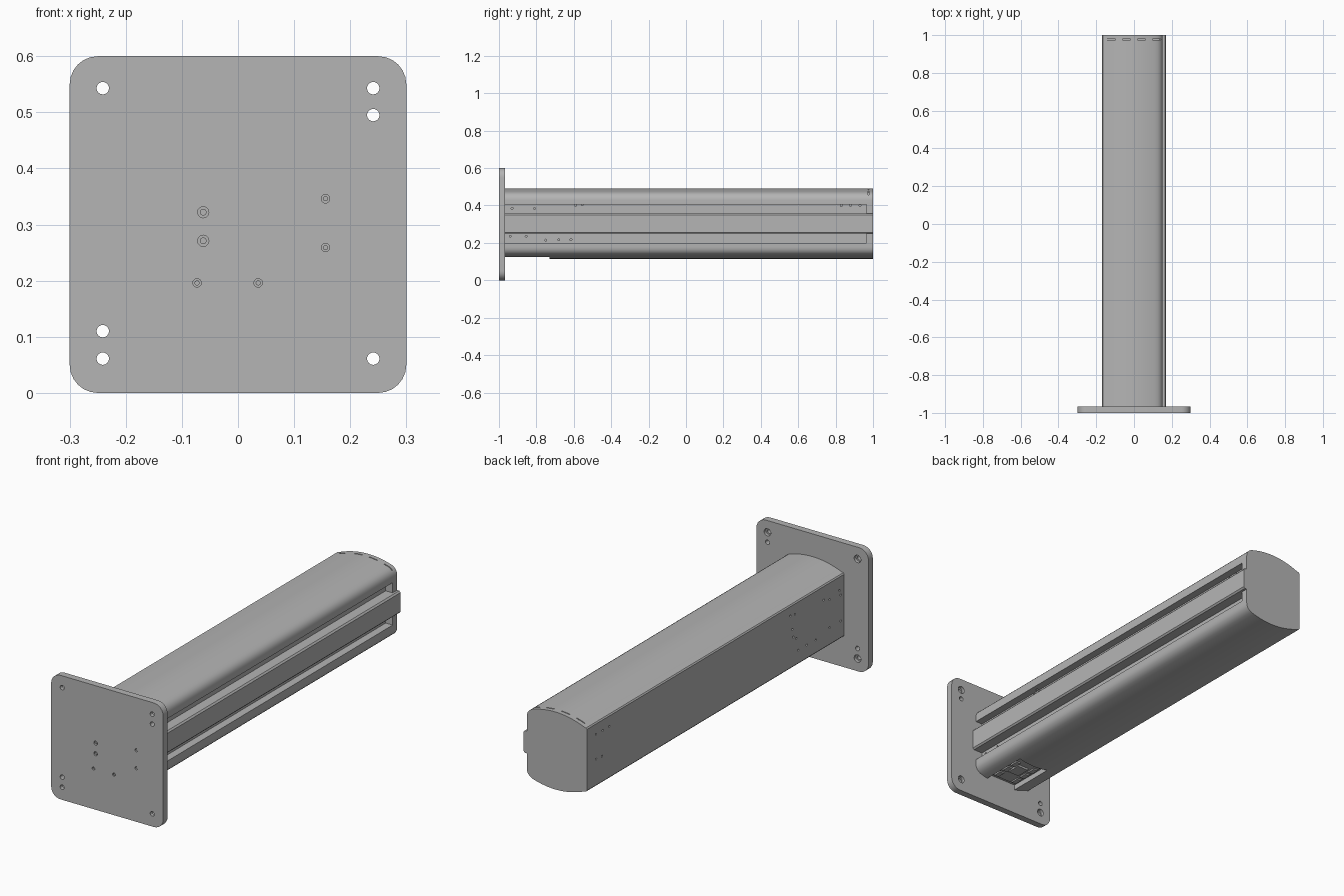
import bpy, bmesh, math
from mathutils import Matrix

if "Cube" in bpy.data.objects:
    bpy.data.objects.remove(bpy.data.objects["Cube"])

ZC = 0.3025  # height of the beam axis


def material(name, v):
    m = bpy.data.materials.new(name)
    m.diffuse_color = (v, v, v, 1)
    m.use_nodes = True
    m.node_tree.nodes["Principled BSDF"].inputs["Base Color"].default_value = m.diffuse_color
    return m


GREY = material("mid grey", 0.46)


def finish(name, bm, smooth=True):
    bmesh.ops.recalc_face_normals(bm, faces=bm.faces)
    me = bpy.data.meshes.new(name)
    bm.to_mesh(me)
    bm.free()
    ob = bpy.data.objects.new(name, me)
    bpy.context.collection.objects.link(ob)
    me.materials.append(GREY)
    if smooth:
        bpy.ops.object.select_all(action='DESELECT')
        ob.select_set(True)
        bpy.context.view_layer.objects.active = ob
        bpy.ops.object.shade_smooth_by_angle(angle=math.radians(30))
    return ob


def extrude(name, pts, y0, y1, smooth=True):
    """Extrude an xz profile along y."""
    bm = bmesh.new()
    f = bm.faces.new([bm.verts.new((x, y0, z)) for x, z in pts])
    r = bmesh.ops.extrude_face_region(bm, geom=[f])
    vs = [v for v in r['geom'] if isinstance(v, bmesh.types.BMVert)]
    bmesh.ops.translate(bm, verts=vs, vec=(0, y1 - y0, 0))
    return finish(name, bm, smooth)


def add_box(bm, x0, x1, y0, y1, z0, z1):
    m = Matrix.Translation(((x0 + x1) / 2, (y0 + y1) / 2, (z0 + z1) / 2))
    bmesh.ops.create_cube(bm, size=1, matrix=m @ Matrix.Diagonal((x1 - x0, y1 - y0, z1 - z0, 1)))


def add_pin(bm, axis, centre, r, depth, seg=20):
    rot = Matrix.Rotation(math.pi / 2, 4, 'X' if axis == 'Y' else 'Y')
    bmesh.ops.create_cone(bm, cap_ends=True, segments=seg, radius1=r, radius2=r,
                          depth=depth, matrix=Matrix.Translation(centre) @ rot)


def cut(ob, bm):
    """Subtract the shapes in bm from ob."""
    cutter = finish("cutter", bm, False)
    cutter.hide_render = True
    mod = ob.modifiers.new("cut", 'BOOLEAN')
    mod.operation, mod.solver, mod.object = 'DIFFERENCE', 'EXACT', cutter
    bpy.ops.object.select_all(action='DESELECT')
    bpy.context.view_layer.objects.active = ob
    ob.select_set(True)
    with bpy.context.temp_override(object=ob, active_object=ob):
        bpy.ops.object.modifier_move_to_index(modifier=mod.name, index=0)
        bpy.ops.object.modifier_apply(modifier=mod.name)
    bpy.data.objects.remove(cutter)


# Mounting plate with rounded corners
outline = []
for k, (cx, cz) in enumerate([(0.25, 0.55), (-0.25, 0.55), (-0.25, 0.05), (0.25, 0.05)]):
    for i in range(7):
        a = math.radians(90 * k + 15 * i)
        outline.append((cx + 0.05 * math.cos(a), cz + 0.05 * math.sin(a)))
plate = extrude("mounting_plate", outline, -1.0, -0.967)

# Corner holes, their counterbores on the rear, and screw recesses
corners = [(sx * 0.241, z) for sx in (-1, 1) for z in (0.061, 0.543)]
bm = bmesh.new()
for x, z in corners + [(0.241, 0.495), (-0.241, 0.11)]:
    add_pin(bm, 'Y', (x, -0.98, z), 0.011, 0.1, 24)
cut(plate, bm)
bm = bmesh.new()
for x, z in corners:
    add_pin(bm, 'Y', (x, -0.967, z), 0.018, 0.03, 24)
cut(plate, bm)
screws = [(-0.062, 0.322, 0.010), (-0.062, 0.271, 0.010), (0.156, 0.346, 0.0075),
          (0.156, 0.259, 0.0075), (-0.073, 0.196, 0.0075), (0.036, 0.196, 0.0075)]
bm = bmesh.new()
for x, z, r in screws:
    add_pin(bm, 'Y', (x, -1.0, z), r, 0.02)
cut(plate, bm)
bm = bmesh.new()
for x, z, r in screws:
    add_pin(bm, 'Y', (x, -0.992, z), r * 0.6, 0.01)
finish("plate_screws", bm)


# Beam section: crowned top and bottom, flat left wall, raised rail on the right
def section(slot_x):
    half = [(-0.17, 0.148), (-0.165, 0.154)]
    for i in range(17):
        x = -0.155 + i * 0.28 / 16
        half.append((x, 0.1875 - 0.0335 * (x / 0.16) ** 2))
    half += [(0.136, 0.160), (0.145, 0.151), (0.151, 0.137), (0.152, 0.125),
             (0.152, 0.1025), (slot_x, 0.1025), (slot_x, 0.0535), (0.163, 0.0535), (0.17, 0.046)]
    up = [(x, ZC + z) for x, z in half]
    down = [(x, ZC - z) for x, z in reversed(half)]
    return up + down


beam = extrude("beam", section(0.115), -0.967, 0.965)
cap = extrude("end_cap", section(0.152), 0.965, 1.0)

# Connector pocket in the underside next to the plate
bm = bmesh.new()
add_box(bm, -0.083, 0.083, -0.98, -0.73, 0.05, 0.150)
cut(beam, bm)

# Small drilled holes: pairs through both walls, and extra ones on the left wall
both = [(-0.93, 0.385), (-0.81, 0.385), (-0.59, 0.40), (-0.555, 0.405), (0.83, 0.40),
        (0.88, 0.40), (0.93, 0.40), (-0.94, 0.235), (-0.855, 0.235),
        (-0.75, 0.215), (-0.68, 0.217), (-0.615, 0.217)]
left = [(-0.94, 0.36), (-0.855, 0.37), (-0.57, 0.335), (-0.577, 0.295), (-0.6, 0.28),
        (0.93, 0.28), (0.885, 0.277)]
bm = bmesh.new()
for y, z in both:
    add_pin(bm, 'X', (0.115, y, z), 0.005, 0.03, 12)
for y, z in both + left:
    add_pin(bm, 'X', (-0.17, y, z), 0.005, 0.03, 12)
cut(beam, bm)

# Narrow slits across the crown near the rear end
bm = bmesh.new()
for x in (-0.12, -0.04, 0.04, 0.12):
    add_box(bm, x - 0.022, x + 0.022, 0.974, 0.979, 0.455, 0.52)
cut(cap, bm)

# Connector panel inside the pocket
bm = bmesh.new()
add_box(bm, -0.07, 0.07, -0.95, -0.745, 0.144, 0.151)
add_box(bm, -0.025, 0.035, -0.87, -0.80, 0.134, 0.145)
for x in (-0.055, 0.05):
    for y in (-0.92, -0.86, -0.80):
        add_box(bm, x - 0.012, x + 0.012, y - 0.02, y + 0.02, 0.137, 0.145)
finish("connector_panel", bm, False)
